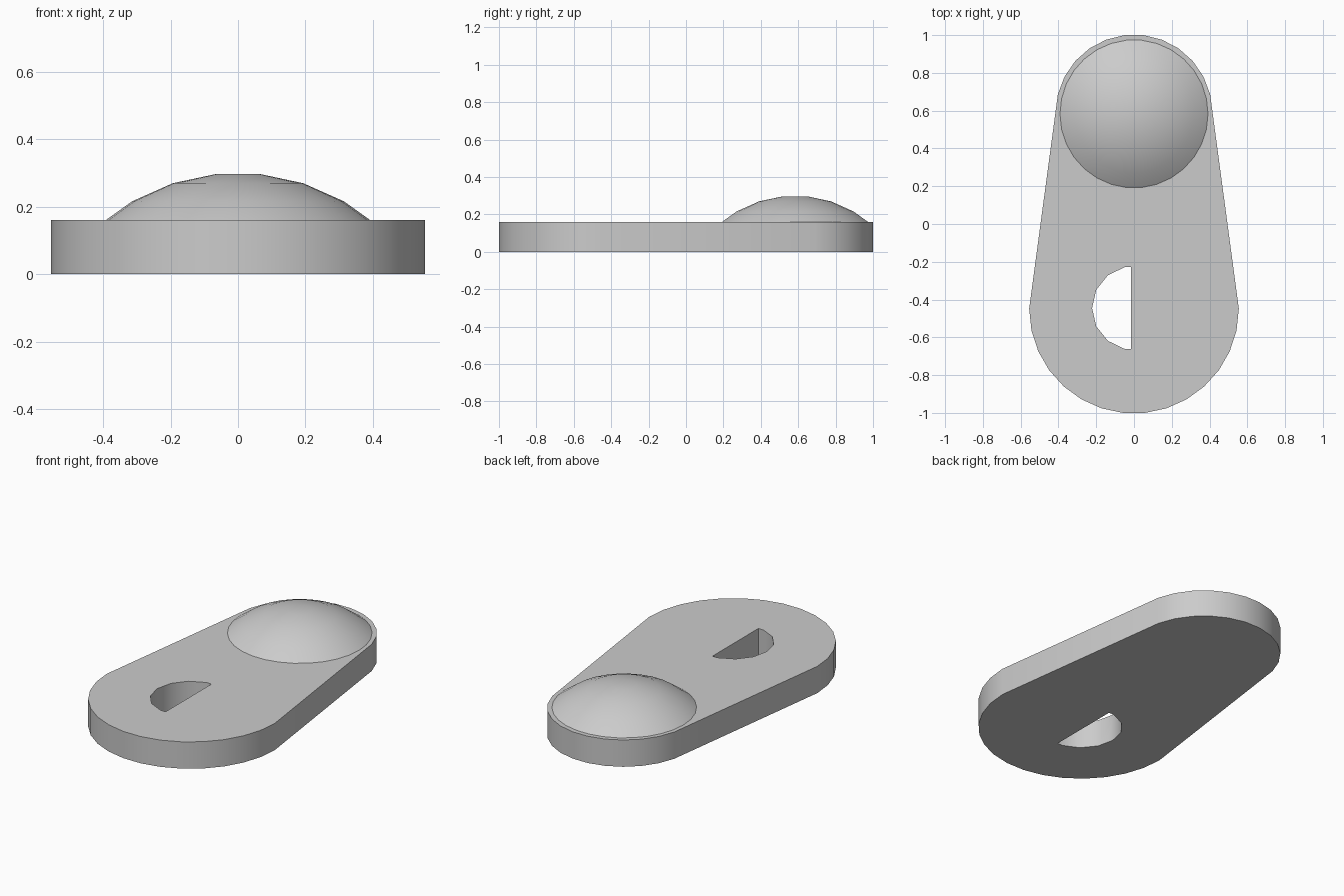
import bpy, bmesh, math
from math import sin, cos, radians, pi

cube = bpy.data.objects.get("Cube")
if cube:
    bpy.data.objects.remove(cube, do_unlink=True)

grey = bpy.data.materials.new("light grey")
grey.use_nodes = True
grey.diffuse_color = (0.6, 0.6, 0.6, 1)
grey.node_tree.nodes["Principled BSDF"].inputs["Base Color"].default_value = (0.6, 0.6, 0.6, 1)

THICK, WIDE_Y, NARROW_Y = 0.16, -0.448, 0.588


def circle(cy, r, n):
    return [(r * cos(2 * pi * i / n), cy + r * sin(2 * pi * i / n)) for i in range(n)]


def add_object(name, bm):
    bmesh.ops.recalc_face_normals(bm, faces=bm.faces[:])
    mesh = bpy.data.meshes.new(name)
    bm.to_mesh(mesh)
    bm.free()
    mesh.materials.append(grey)
    obj = bpy.data.objects.new(name, mesh)
    bpy.context.collection.objects.link(obj)
    return obj


def prism(name, points, z0, z1):
    bm = bmesh.new()
    base = bm.faces.new([bm.verts.new((x, y, z0)) for x, y in points])
    top = bmesh.ops.extrude_face_region(bm, geom=[base], use_keep_orig=True)["geom"]
    verts = [v for v in top if isinstance(v, bmesh.types.BMVert)]
    bmesh.ops.translate(bm, verts=verts, vec=(0, 0, z1 - z0))
    return add_object(name, bm)


def smooth(obj):
    bpy.ops.object.select_all(action="DESELECT")
    obj.select_set(True)
    bpy.context.view_layer.objects.active = obj
    bpy.ops.object.shade_smooth_by_angle(angle=radians(30))


# Tapered plate: wide lower arc joined to a narrow upper arc
wide = [p for p in circle(WIDE_Y, 0.555, 30) if p[1] < WIDE_Y + 0.01]
narrow = [p for p in circle(NARROW_Y, 0.415, 26) if p[1] > NARROW_Y + 0.01]
wide.sort(key=lambda p: math.atan2(p[0], WIDE_Y - p[1]))
plate = prism("plate", wide + narrow, 0, THICK)

# D-shaped through hole
arc = [p for p in circle(WIDE_Y + 0.003, 0.222, 14) if p[0] < -0.015]
d_shape = [(-0.015, arc[0][1])] + arc + [(-0.015, arc[-1][1])]
cutter = prism("hole_cutter", d_shape, -0.1, THICK + 0.1)
cutter.hide_render = True
cut = plate.modifiers.new("hole", "BOOLEAN")
cut.operation, cut.solver, cut.object = "DIFFERENCE", "EXACT", cutter
bpy.context.view_layer.objects.active = plate
bpy.ops.object.modifier_apply(modifier=cut.name)
bpy.data.objects.remove(cutter, do_unlink=True)
smooth(plate)

# Shallow dome: cap of a sphere with a flat facet on top
RADIUS, CENTRE_Z, SIDES = 0.627, -0.327, 30
profile = [(RADIUS * sin(radians(a)), CENTRE_Z + RADIUS * cos(radians(a))) for a in (6, 18, 30)]
profile.append((0.392, THICK))
bm = bmesh.new()
rings = [[bm.verts.new((x, y + NARROW_Y - 0.005, z)) for x, y in circle(0, r, SIDES)] for r, z in profile]
bm.faces.new(rings[0])
for upper, lower in zip(rings, rings[1:]):
    for i in range(SIDES):
        j = (i + 1) % SIDES
        bm.faces.new((upper[i], upper[j], lower[j], lower[i]))
bm.faces.new(rings[-1])
smooth(add_object("dome", bm))
